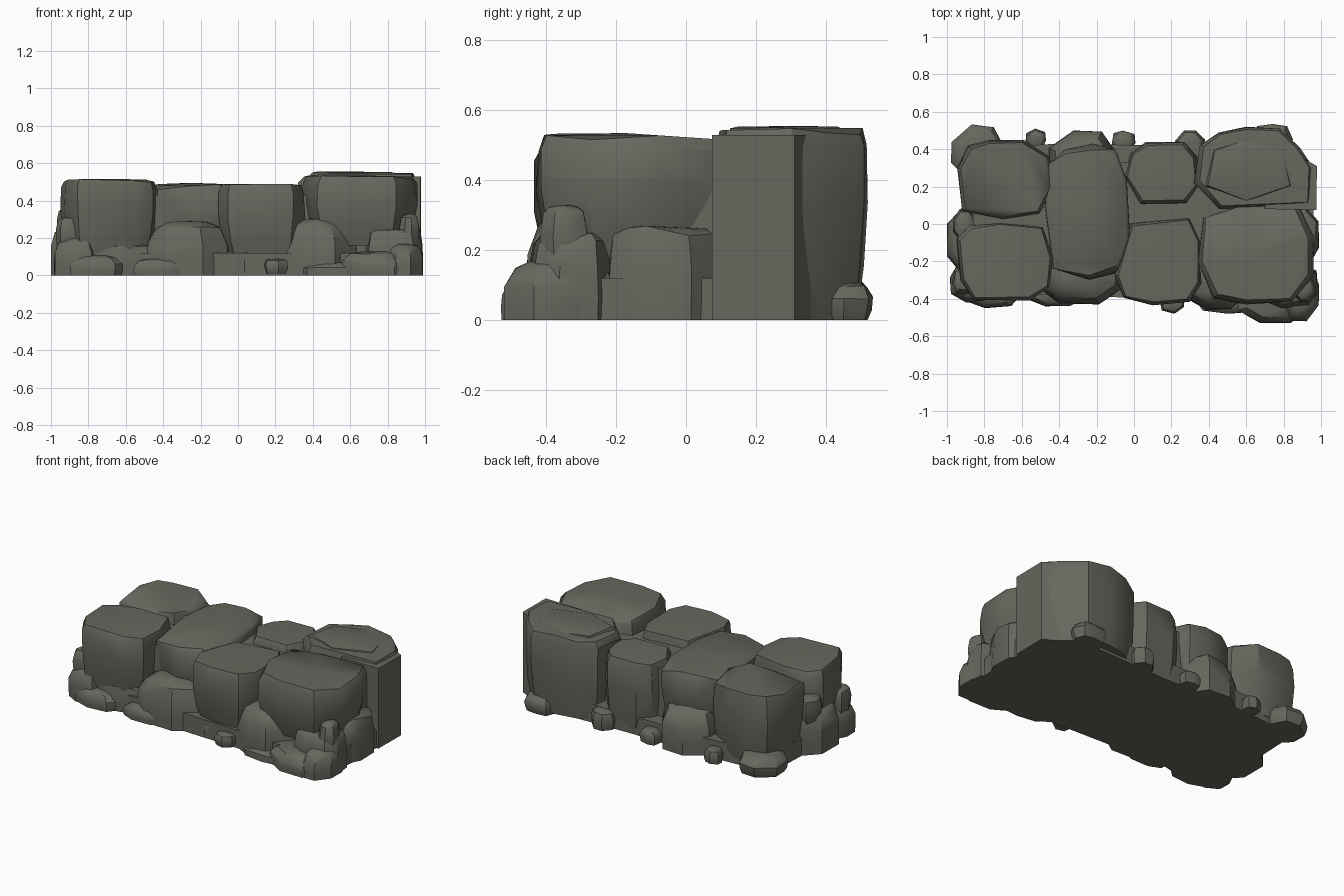
import bpy, bmesh, math, random

if "Cube" in bpy.data.objects:
    bpy.data.objects.remove(bpy.data.objects["Cube"])

random.seed(7)
stone_grey = bpy.data.materials.new("stone_grey")
stone_grey.diffuse_color = (0.135, 0.135, 0.112, 1)
stone_grey.use_nodes = True
stone_grey.node_tree.nodes["Principled BSDF"].inputs["Base Color"].default_value = stone_grey.diffuse_color


def finish(name, bm, angle=32):
    """Smooth shading with sharp creases, then link the object."""
    bmesh.ops.recalc_face_normals(bm, faces=bm.faces)
    for f in bm.faces:
        f.smooth = True
    for e in bm.edges:
        if len(e.link_faces) == 2:
            e.smooth = e.calc_face_angle(0) < math.radians(angle)
    me = bpy.data.meshes.new(name)
    bm.to_mesh(me)
    bm.free()
    me.materials.append(stone_grey)
    bpy.context.collection.objects.link(bpy.data.objects.new(name, me))


def rock(name, outline, z0, z1, base=0.85, top=0.88, jit=0.025):
    """Convex rock lofted from a plan outline through tapered, chipped rings."""
    bm = bmesh.new()
    cx = sum(p[0] for p in outline) / len(outline)
    cy = sum(p[1] for p in outline) / len(outline)
    rings = [(0, base), (0.28, (1 + base) / 2 + 0.03), (0.6, 1.0),
             (0.9, (1 + top) / 2 + 0.03), (1, top)]
    for t, s in rings:
        for x, y in outline:
            k = min(1.0, s * (1 + random.uniform(-jit * 1.5, jit * 0.5)))
            dz = random.uniform(-0.05, 0.02) if 0 < t < 1 else 0
            if t == 1:
                dz = -random.uniform(0, 0.05)
            z = z0 + (z1 - z0) * (t + dz)
            bm.verts.new((cx + (x - cx) * k, cy + (y - cy) * k, z))
    bm.verts.new((cx, cy, z1))
    res = bmesh.ops.convex_hull(bm, input=bm.verts)
    inner = {g for g in res["geom_interior"] + res["geom_unused"]
             if isinstance(g, bmesh.types.BMVert)}
    bmesh.ops.delete(bm, geom=list(inner), context='VERTS')
    finish(name, bm)


def boulder(name, x0, x1, y0, y1, z0, z1, base=0.95, top=0.5, n=8):
    """Rounded rock filling a box, with a squarish irregular plan."""
    out = []
    ph = random.uniform(0, 0.7)
    for i in range(n):
        a = 2 * math.pi * i / n + ph + random.uniform(-0.15, 0.15)
        c, s = math.cos(a), math.sin(a)
        r = (abs(c) ** 3.2 + abs(s) ** 3.2) ** (-1 / 3.2)
        out.append([r * c, r * s])
    for k, (lo, hi) in enumerate(((x0, x1), (y0, y1))):
        a, b = min(p[k] for p in out), max(p[k] for p in out)
        for p in out:
            p[k] = lo + (p[k] - a) / (b - a) * (hi - lo)
    rock(name, out, z0, z1, base, top)


def prism(name, outline, z0, z1):
    """Straight extruded block."""
    bm = bmesh.new()
    f = bm.faces.new([bm.verts.new((x, y, z0)) for x, y in outline])
    r = bmesh.ops.extrude_face_region(bm, geom=[f])
    for v in r["geom"]:
        if isinstance(v, bmesh.types.BMVert):
            v.co.z = z1
    finish(name, bm)


# Hidden core that closes the gaps and gives the flat underside
prism("lower_core", [(-.93, -.36), (-.4, -.38), (.4, -.41), (.93, -.46), (.96, -.2),
                     (.96, .3), (.8, .44), (.1, .42), (-.4, .43), (-.9, .4)], 0, 0.12)
prism("upper_core", [(-.86, -.3), (-.5, -.24), (.5, -.26), (.88, -.28), (.9, .3),
                     (.5, .34), (-.5, .32), (-.86, .34)], 0.05, 0.43)

# Large top stones
rock("front_left_stone", [(-.95, -.08), (-.88, -.01), (-.72, .01), (-.48, -.01), (-.43, -.18),
                          (-.45, -.34), (-.55, -.41), (-.86, -.41), (-.93, -.3)],
     0.1, 0.515, 0.84, 0.93)
rock("back_left_stone", [(-.95, .3), (-.89, .42), (-.78, .45), (-.59, .45), (-.45, .36),
                         (-.43, .19), (-.5, .05), (-.7, .02), (-.92, .07)], 0.04, 0.5, 0.84, 0.92)
rock("middle_long_stone", [(-.46, .33), (-.37, .4), (-.22, .43), (-.1, .4), (-.03, .24),
                           (-.02, -.1), (-.08, -.26), (-.24, -.31), (-.43, -.24), (-.48, .1)],
     0.15, 0.495, 0.86, 0.92)
rock("back_middle_stone", [(-.06, .25), (-.02, .38), (.06, .44), (.27, .44), (.34, .36),
                           (.35, .2), (.28, .11), (.03, .1)], 0.0, 0.485, 0.86, 0.9)
rock("front_middle_stone", [(-.05, -.1), (-.02, .01), (.3, .04), (.36, -.08), (.36, -.32),
                            (.3, -.42), (.1, -.44), (-.06, -.4), (-.11, -.28)],
     0.08, 0.49, 0.74, 0.92)
rock("back_right_stone", [(.32, .22), (.35, .42), (.45, .49), (.6, .52), (.78, .51),
                          (.89, .41), (.96, .3), (.95, .1), (.45, .07)], 0.02, 0.55, 0.86, 0.93)
rock("front_right_stone", [(.36, .04), (.56, .1), (.88, .1), (.96, -.06), (.96, -.28),
                           (.85, -.42), (.6, -.43), (.42, -.4), (.34, -.2)],
     0.16, 0.535, 0.8, 0.92)
# Thin cap layer and ragged ledges on the right-hand stones
rock("back_right_cap", [(.38, .2), (.42, .4), (.6, .46), (.8, .4), (.85, .2), (.6, .12)],
     0.5, 0.555, 1.0, 0.85)
# Straight cut end
prism("end_block", [(.975, .075), (.978, .31), (.89, .36), (.7, .35), (.7, .08)], 0, 0.53)

# Lower front stones
boulder("front_lower_left_boulder", -.49, -.05, -.43, -.12, 0, .29, 1.0, .5)
boulder("front_lower_right_boulder", .21, .64, -.46, -.12, 0, .305, 1.0, .5)
boulder("front_base_slab", -.08, .24, -.4, -.1, 0, .14, 1.0, .7)
boulder("front_left_base", -.94, -.6, -.45, -.25, 0, .11, .97, .5)
boulder("front_left_base_block", -.84, -.44, -.4, -.1, 0, .17, 1, .8)
boulder("front_flat_pebble", -.56, -.27, -.44, -.3, 0, .09, .97, .5)
boulder("front_pebble", .14, .27, -.48, -.36, .01, .09, .8, .6, 7)
boulder("front_right_slab", .33, .7, -.48, -.3, 0, .07, 1, .6)
boulder("front_right_base", .55, .95, -.53, -.25, 0, .13, .98, .45)
boulder("front_right_corner", .78, .99, -.52, -.2, 0, .17, 1, .55)

# Right-hand side stones
boulder("right_lower_front", .68, .985, -.45, -.2, 0, .25, 1, .75)
boulder("right_lower_middle", .7, .99, -.23, .09, 0, .27, 1, .8)
boulder("right_upper_chip", .86, .97, -.42, -.28, .12, .33, .8, .6)

# Left-hand side stones
boulder("left_lower_middle", -1.0, -.7, -.28, .1, 0, .26, 1, .7)
boulder("left_lower_front", -.985, -.75, -.42, -.2, 0, .2, 1, .6)
boulder("left_upper_chip", -.975, -.85, -.38, -.24, .13, .31, .8, .6)
boulder("left_upper_pebble", -.97, -.84, -.1, .08, .2, .36, .8, .6)

# Back stones
boulder("back_left_corner_boulder", -.98, -.7, .24, .535, 0, .125, .85, .6)
boulder("back_lower_boulder", -.46, -.08, .15, .5, 0, .29, 1, .55)
boulder("back_left_pebble", -.58, -.47, .4, .51, 0, .09, .9, .6, 7)
boulder("back_middle_pebble", -.12, .01, .38, .5, 0, .09, .9, .6, 7)
boulder("back_right_pebble", .22, .38, .38, .5, 0, .12, .9, .6, 7)
boulder("back_right_base", .62, .85, .35, .535, 0, .11, .85, .6)
